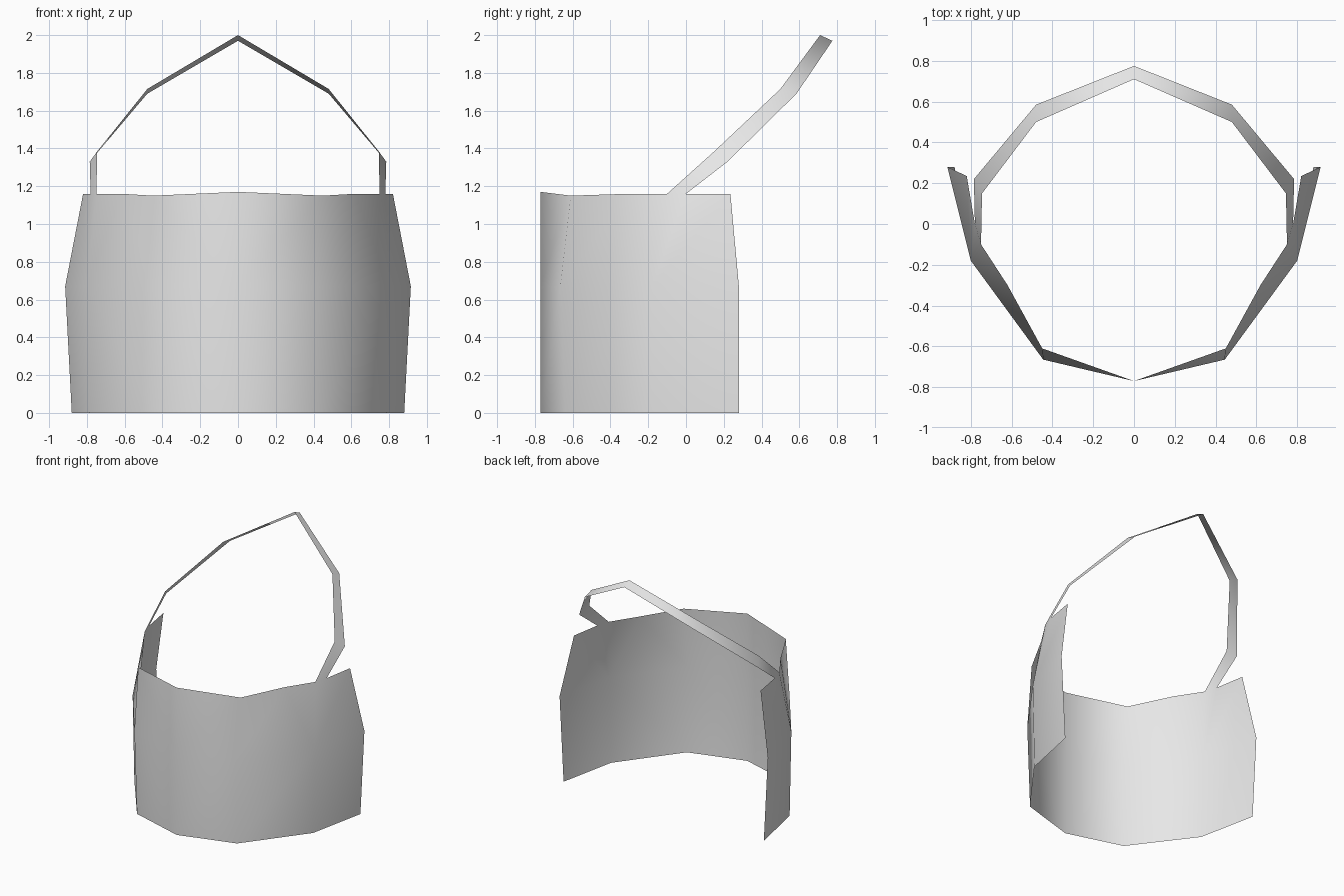
import bpy, bmesh

if "Cube" in bpy.data.objects:
    bpy.data.objects.remove(bpy.data.objects["Cube"])

cloth = bpy.data.materials.new("grey_cloth")
cloth.diffuse_color = (0.8, 0.8, 0.8, 1)
cloth.use_nodes = True
cloth.node_tree.nodes["Principled BSDF"].inputs["Base Color"].default_value = cloth.diffuse_color

# Half of the wrapped panel, from centre front to the rear edge
bottom = [(0, -.77, 0), (.44, -.64, 0), (.785, -.18, 0), (.88, .28, 0)]
middle = [(0, -.77, .67), (.445, -.665, .67), (.80, -.18, .67), (.915, .28, .67)]
top = [(0, -.77, 1.17), (.45, -.61, 1.15), (.62, -.30, 1.16),
       (.75, -.10, 1.16), (.78, 0, 1.16), (.82, .235, 1.16)]
# Neck strap edges, from the panel up to the apex
strap_inner = [(.745, .15, 1.385), (.48, .50, 1.715), (0, .71, 2.0)]
strap_outer = [(.785, .22, 1.33), (.48, .585, 1.69), (0, .775, 1.97)]


def strip(bm, low, high):
    for i in range(len(low) - 1):
        bm.faces.new((low[i], low[i + 1], high[i + 1], high[i]))


bm = bmesh.new()
b, m, t, si, so = [[bm.verts.new(p) for p in row]
                   for row in (bottom, middle, top, strap_inner, strap_outer)]

# Lower and upper panel
strip(bm, b, m)
bm.faces.new((m[0], m[1], t[1], t[0]))
bm.faces.new((m[1], t[2], t[1]))
bm.faces.new((m[1], m[2], t[2]))
bm.faces.new((m[2], t[3], t[2]))
bm.faces.new((m[2], t[4], t[3]))
bm.faces.new((m[2], m[3], t[5], t[4]))

# Neck strap grows out of the panel's top edge
strip(bm, [t[4]] + so, [t[3]] + si)

# Mirror across the centre and weld the seam
bmesh.ops.mirror(bm, geom=bm.verts[:] + bm.edges[:] + bm.faces[:],
                 axis='X', merge_dist=0.001)
bmesh.ops.recalc_face_normals(bm, faces=bm.faces[:])
bm.faces.ensure_lookup_table()
front = min(bm.faces, key=lambda f: f.calc_center_median().y)
if front.normal.y > 0:
    bmesh.ops.reverse_faces(bm, faces=bm.faces[:])
for f in bm.faces:
    f.smooth = True

mesh = bpy.data.meshes.new("apron")
bm.to_mesh(mesh)
bm.free()
mesh.materials.append(cloth)
apron = bpy.data.objects.new("apron", mesh)
bpy.context.collection.objects.link(apron)
